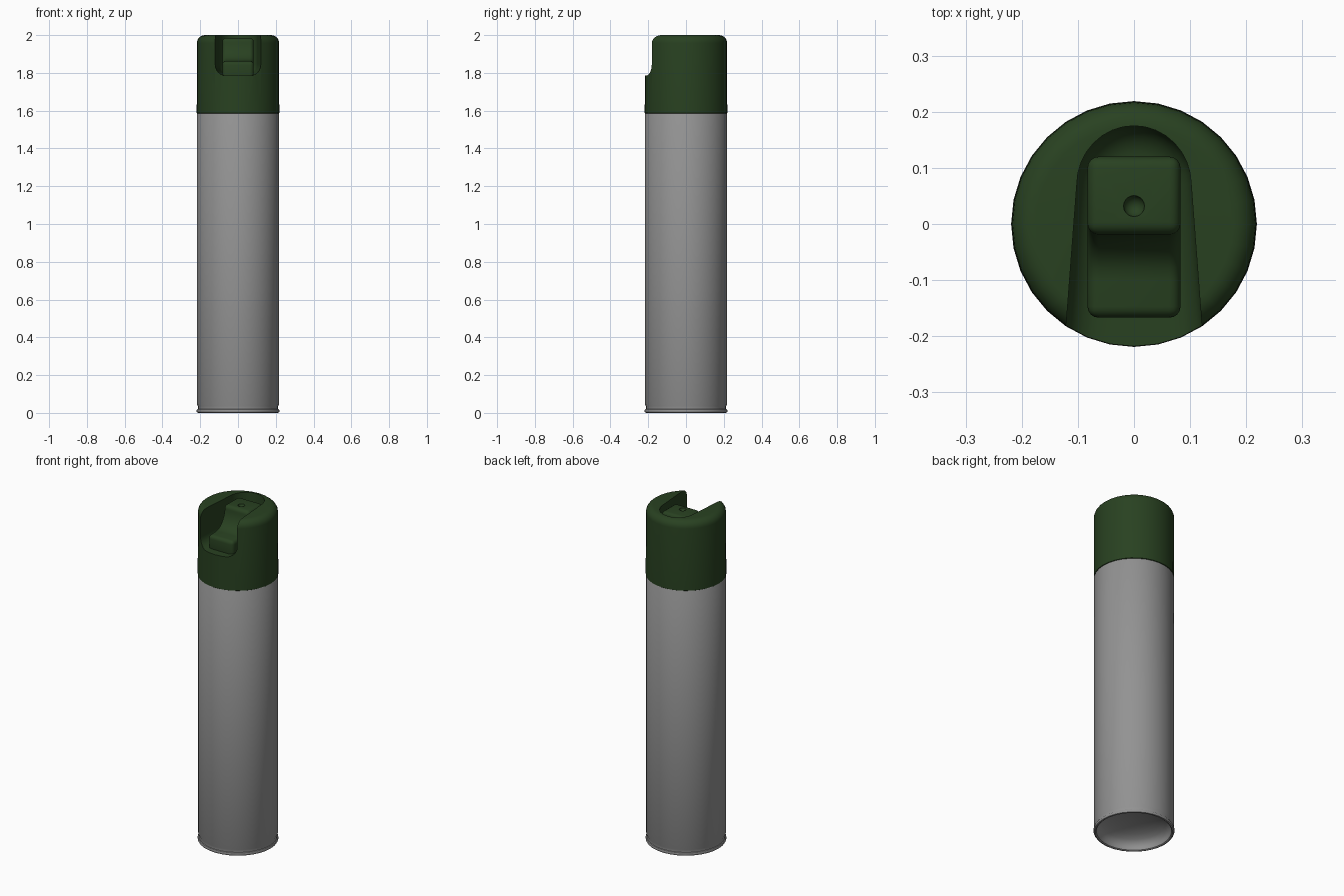
import bpy, bmesh, math

if "Cube" in bpy.data.objects:
    bpy.data.objects.remove(bpy.data.objects["Cube"])


def material(name, rgb):
    mat = bpy.data.materials.new(name)
    mat.diffuse_color = (*rgb, 1)
    mat.use_nodes = True
    mat.node_tree.nodes["Principled BSDF"].inputs["Base Color"].default_value = mat.diffuse_color
    return mat


green = material("green_plastic", (0.0215, 0.053, 0.015))
metal = material("grey_metal", (0.29, 0.29, 0.29))


def add_object(name, bm, mat=None):
    bmesh.ops.recalc_face_normals(bm, faces=bm.faces)
    me = bpy.data.meshes.new(name)
    bm.to_mesh(me)
    bm.free()
    ob = bpy.data.objects.new(name, me)
    bpy.context.collection.objects.link(ob)
    if mat:
        me.materials.append(mat)
    return ob


def skin(bm, loops):
    """Bridge equal-sized rings of points and close both ends."""
    rings = [[bm.verts.new(p) for p in loop] for loop in loops]
    n = len(rings[0])
    for a, b in zip(rings, rings[1:]):
        for i in range(n):
            j = (i + 1) % n
            bm.faces.new((a[i], a[j], b[j], b[i]))
    bm.faces.new(rings[0])
    bm.faces.new(rings[-1])


def lathe(name, profile, mat=None, n=32):
    bm = bmesh.new()
    ang = [2 * math.pi * i / n for i in range(n)]
    skin(bm, [[(r * math.cos(a), r * math.sin(a), z) for a in ang] for r, z in profile])
    return add_object(name, bm, mat)


def activate(ob):
    bpy.ops.object.select_all(action='DESELECT')
    ob.select_set(True)
    bpy.context.view_layer.objects.active = ob


def cut(ob, cutter):
    mod = ob.modifiers.new("cut", 'BOOLEAN')
    mod.operation = 'DIFFERENCE'
    mod.solver = 'EXACT'
    mod.object = cutter
    activate(ob)
    bpy.ops.object.modifier_apply(modifier=mod.name)
    bpy.data.objects.remove(cutter)


def smooth(ob, deg=35):
    activate(ob)
    bpy.ops.object.shade_smooth_by_angle(angle=math.radians(deg))


# Can body: domed underside, rolled bottom rim, straight wall
dome = [(0.2 * math.sin(t), 0.02 + 0.07 * math.cos(t))
        for t in [math.pi / 2 * k / 6 for k in range(1, 7)]]
can = lathe("can_body", [(0.01, 0.09)] + dome + [
    (0.203, 0.004), (0.209, 0.0), (0.216, 0.002), (0.219, 0.007), (0.219, 0.014),
    (0.217, 0.018), (0.213, 0.020), (0.213, 0.036), (0.217, 0.046),
    (0.217, 1.583), (0.213, 1.589)], metal)
smooth(can)

# Cap with rounded top edge
R = 0.042
cap = lathe("cap", [(0.214, 1.585), (0.2185, 1.588)] +
            [(0.2175 - R + R * math.cos(t), 2 - R + R * math.sin(t))
             for t in [math.pi / 2 * k / 6 for k in range(7)]], green)

# U-shaped recess, open to the front, with a filleted floor
FLOOR, FILLET = 1.785, 0.06


def recess_outline(inset, z):
    pts = [(0.13 - inset, -0.3, z)]
    for k in range(17):
        t = math.pi * k / 16
        pts.append(((0.102 - inset) * math.cos(t), 0.07 + (0.105 - inset) * math.sin(t), z))
    return pts + [(-0.13 + inset, -0.3, z)]


bm = bmesh.new()
layers = []
for k in range(7):
    t = math.pi / 2 * k / 6
    layers.append(recess_outline(FILLET * (1 - math.sin(t)), FLOOR + FILLET * (1 - math.cos(t))))
skin(bm, layers + [recess_outline(0, 2.1)])
cut(cap, add_object("recess_cutter", bm))
smooth(cap)

# Spray button: side profile with a concave finger rest
side = [(0.12, 1.765), (-0.167, 1.765), (-0.167, 1.862)]
for k in range(7):
    t = math.pi / 2 * k / 6
    side.append((-0.1 + 0.083 * math.sin(t), 1.985 - 0.121 * math.cos(t)))
side.append((0.12, 1.985))
bm = bmesh.new()
skin(bm, [[(x, y, z) for y, z in side] for x in (-0.083, 0.083)])
button = add_object("spray_button", bm, green)
bev = button.modifiers.new("bevel", 'BEVEL')
bev.width = 0.02
bev.segments = 4
bev.angle_limit = math.radians(40)
activate(button)
bpy.ops.object.modifier_apply(modifier=bev.name)

# Nozzle dimple on top of the button
bm = bmesh.new()
bmesh.ops.create_uvsphere(bm, u_segments=20, v_segments=12, radius=0.019)
bmesh.ops.translate(bm, verts=bm.verts, vec=(0, 0.032, 1.987))
cut(button, add_object("nozzle_cutter", bm))
smooth(button)
